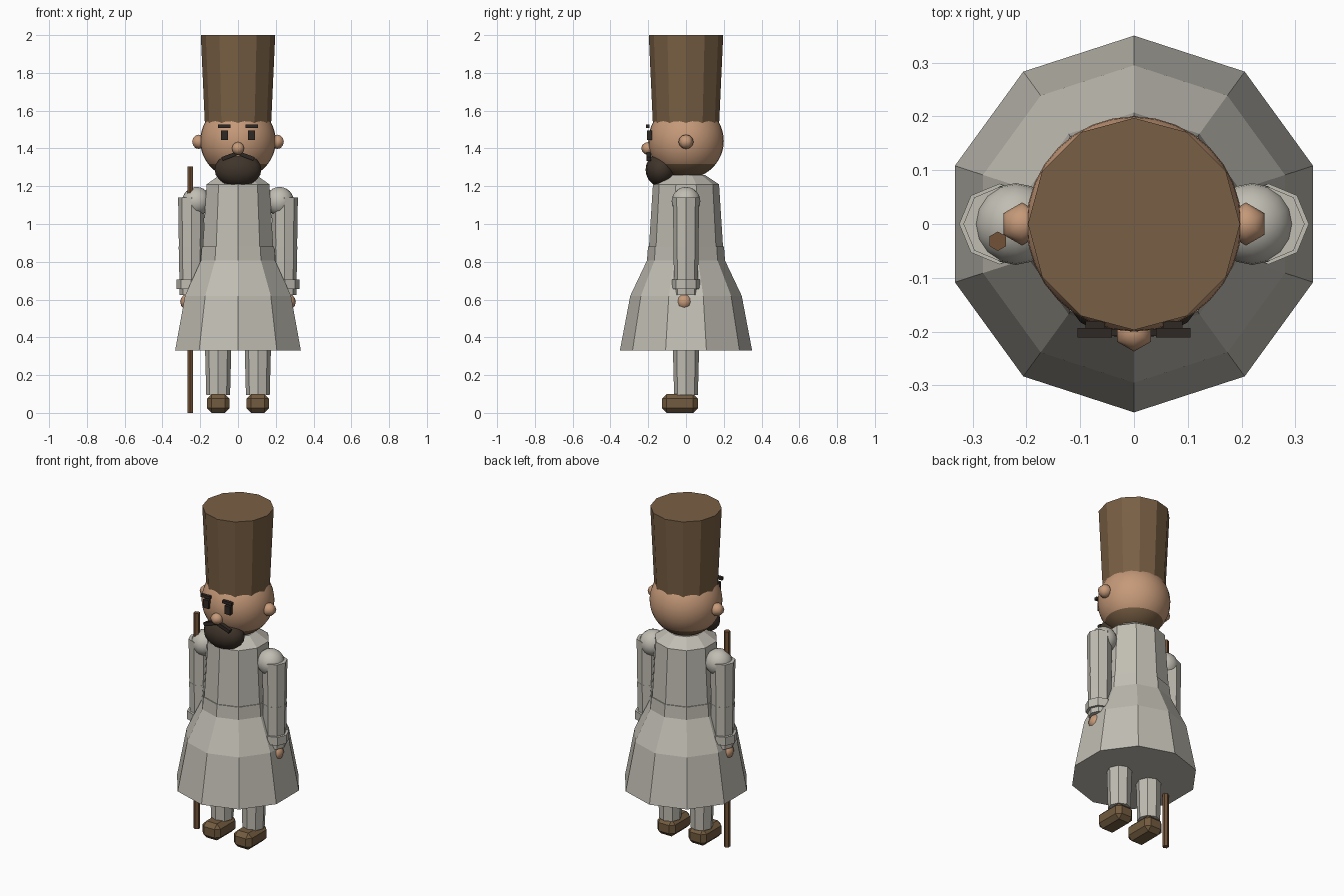
import bpy, bmesh, math
from mathutils import Vector

if "Cube" in bpy.data.objects:
    bpy.data.objects.remove(bpy.data.objects["Cube"])


def material(name, rgb):
    m = bpy.data.materials.new(name)
    m.diffuse_color = (*rgb, 1)
    m.use_nodes = True
    m.node_tree.nodes["Principled BSDF"].inputs["Base Color"].default_value = m.diffuse_color
    return m


GREY = material("coat_grey", (0.53, 0.51, 0.45))
BROWN = material("fur_brown", (0.19, 0.115, 0.058))
SKIN = material("skin", (0.56, 0.32, 0.19))
BEARD = material("beard_dark", (0.050, 0.035, 0.024))
DARK = material("eye_dark", (0.030, 0.022, 0.017))
SHOE = material("shoe_brown", (0.17, 0.105, 0.050))
WOOD = material("stick_wood", (0.17, 0.085, 0.038))


def finish(name, bm, mat, loc=(0, 0, 0), smooth=False):
    bmesh.ops.recalc_face_normals(bm, faces=bm.faces)
    for f in bm.faces:
        f.smooth = smooth
    me = bpy.data.meshes.new(name)
    bm.to_mesh(me)
    bm.free()
    me.materials.append(mat)
    ob = bpy.data.objects.new(name, me)
    ob.location = loc
    bpy.context.collection.objects.link(ob)
    return ob


def lathe(name, profile, sides, mat, loc=(0, 0, 0), scale=(1, 1, 1), smooth=False):
    """Stack rings of (radius, z), first corner facing +y, with closed ends."""
    bm = bmesh.new()
    rings = []
    for r, z in profile:
        n = 1 if r < 1e-5 else sides
        ring = []
        for i in range(n):
            a = math.tau * i / sides
            ring.append(bm.verts.new((r * math.sin(a) * scale[0],
                                      r * math.cos(a) * scale[1], z * scale[2])))
        rings.append(ring)
    for a, b in zip(rings, rings[1:]):
        for i in range(sides):
            j = (i + 1) % sides
            quad = [a[i % len(a)], a[j % len(a)], b[j % len(b)], b[i % len(b)]]
            bm.faces.new(list(dict.fromkeys(quad)))
    for ring in (rings[0], rings[-1]):
        if len(ring) > 2:
            bm.faces.new(ring)
    return finish(name, bm, mat, loc, smooth)


def ball(name, radii, sides, rows, mat, loc):
    prof = [(math.sin(math.pi * k / rows), -math.cos(math.pi * k / rows))
            for k in range(rows + 1)]
    return lathe(name, prof, sides, mat, loc, radii, True)


def box(name, size, mat, loc, bevel=0, tilt=0):
    bm = bmesh.new()
    bmesh.ops.create_cube(bm, size=1)
    bmesh.ops.scale(bm, vec=size, verts=bm.verts)
    if bevel:
        bmesh.ops.bevel(bm, geom=bm.edges[:], offset=bevel, segments=1, affect='EDGES')
    ob = finish(name, bm, mat, loc)
    ob.rotation_euler.y = tilt
    return ob


# Coat: skirt, waistband, body and sloping shoulders
lathe("skirt", [(0.35, 0.33), (0.295, 0.62), (0.205, 0.81)], 10, GREY)
lathe("waistband", [(0.207, 0.805), (0.201, 0.88)], 10, GREY)
lathe("coat_body", [(0.20, 0.80), (0.196, 0.88), (0.175, 1.21)], 10, GREY)
lathe("collar", [(0.175, 1.21), (0.10, 1.26)], 10, GREY)

# Head with a brown lower jaw, and the tall hat
head = ball("head", (0.2, 0.2, 0.2), 32, 24, SKIN, (0, 0, 1.44))
head.data.materials.append(BROWN)
for p in head.data.polygons:
    if p.center.z < -0.128:
        p.material_index = 1
lathe("tall_hat", [(0.174, 1.50), (0.197, 2.0)], 12, BROWN)

# Face
ball("nose", (0.037, 0.037, 0.034), 6, 6, SKIN, (0, -0.2, 1.40))
ball("beard", (0.127, 0.082, 0.09), 14, 10, BEARD, (0, -0.132, 1.288))

for s, side in ((-1, "right"), (1, "left")):
    ball(side + "_ear", (0.04, 0.04, 0.038), 6, 6, SKIN, (s * 0.208, 0, 1.435))
    box(side + "_eye", (0.036, 0.025, 0.05), DARK, (s * 0.072, -0.193, 1.47))
    box(side + "_eyebrow", (0.064, 0.018, 0.017), DARK, (s * 0.073, -0.202, 1.517))
    box(side + "_moustache", (0.09, 0.024, 0.02), DARK,
        (s * 0.043, -0.196, 1.36), tilt=s * 0.36)

    # Arm: shoulder, sleeve, cuff and hand
    ball(side + "_shoulder", (0.076, 0.076, 0.076), 16, 12, GREY, (s * 0.22, 0, 1.12))
    lathe(side + "_upper_sleeve", [(0.066, 0.88), (0.07, 1.14)], 8, GREY, (s * 0.247, 0, 0))
    lathe(side + "_lower_sleeve", [(0.062, 0.625), (0.063, 0.70), (0.067, 0.88)],
          8, GREY, (s * 0.247, 0, 0))
    lathe(side + "_cuff", [(0.075, 0.655), (0.075, 0.705)], 8, GREY, (s * 0.25, 0, 0))
    ball(side + "_hand", (0.042, 0.043, 0.043), 8, 6, SKIN, (s * 0.264, -0.01, 0.588))

    # Leg and shoe
    lathe(side + "_leg", [(0.063, 0.095), (0.071, 0.40)], 8, GREY, (s * 0.105, 0, 0))
    box(side + "_shoe", (0.12, 0.19, 0.10), SHOE, (s * 0.105, -0.032, 0.05), bevel=0.025)

# Walking stick
lathe("walking_stick", [(0.018, 0), (0.018, 1.305)], 6, WOOD, (-0.253, -0.032, 0))
